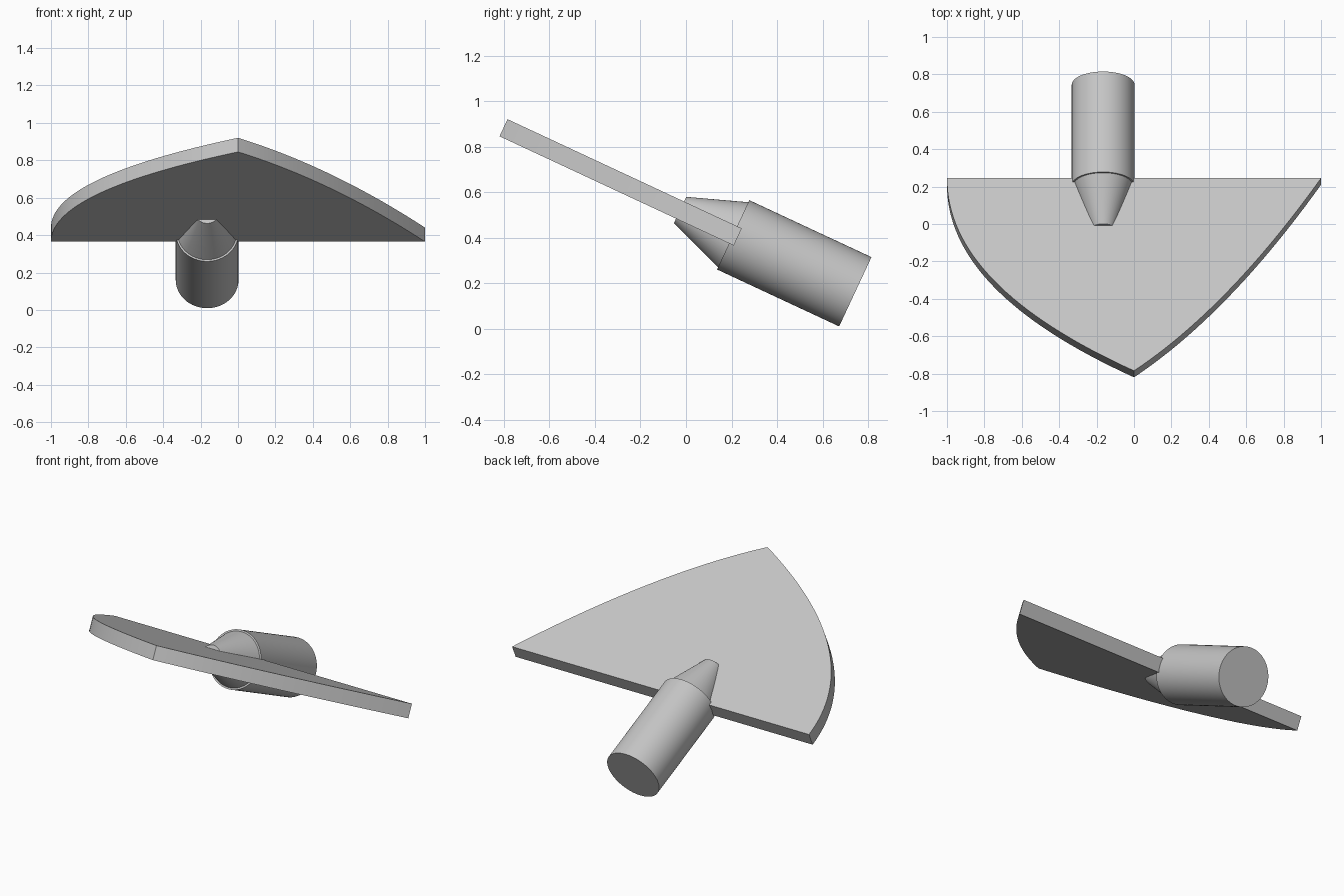
import bpy, bmesh, math
from mathutils import Matrix, Vector

cube = bpy.data.objects.get("Cube")
if cube:
    bpy.data.objects.remove(cube, do_unlink=True)

grey = bpy.data.materials.new("plain_grey")
grey.use_nodes = True
colour = (0.56, 0.56, 0.56, 1)
grey.diffuse_color = colour
grey.node_tree.nodes["Principled BSDF"].inputs["Base Color"].default_value = colour

# Everything is built flat along y, then tilted down towards the back
TILT = Matrix.Translation((0, 0.2275, 0.4025)) @ Matrix.Rotation(math.radians(-25), 4, "X")
BLADE_LENGTH, THICKNESS = 1.136, 0.083


def finish(bm, name):
    bmesh.ops.recalc_face_normals(bm, faces=bm.faces)
    mesh = bpy.data.meshes.new(name)
    bm.to_mesh(mesh)
    bm.free()
    mesh.transform(TILT)
    mesh.materials.append(grey)
    obj = bpy.data.objects.new(name, mesh)
    bpy.context.collection.objects.link(obj)
    bpy.ops.object.select_all(action="DESELECT")
    obj.select_set(True)
    bpy.context.view_layer.objects.active = obj
    bpy.ops.object.shade_smooth_by_angle(angle=math.radians(25))
    return obj


def arc(a, b, c, steps=32):
    a, b, c = Vector(a), Vector(b), Vector(c)
    ts = [i / steps for i in range(steps + 1)]
    return [a * (1 - t) ** 2 + b * 2 * t * (1 - t) + c * t * t for t in ts]


# Blade: pointed outline with one full and one shallow curved edge
tip = (0, -BLADE_LENGTH)
outline = arc((-1, 0), (-1, -0.636), tip) + arc(tip, (0.5, -0.77), (1, 0))[1:]
bm = bmesh.new()
face = bm.faces.new([bm.verts.new((p.x, p.y, -THICKNESS / 2)) for p in outline])
top = bmesh.ops.extrude_face_region(bm, geom=[face])["geom"]
bmesh.ops.translate(bm, vec=(0, 0, THICKNESS),
                    verts=[g for g in top if isinstance(g, bmesh.types.BMVert)])
finish(bm, "blade")


# Handle socket: straight barrel, and a tapered nose with a slight step
def tapered(name, y_front, r_front, y_back, r_back, x=-0.165):
    bm = bmesh.new()
    place = (Matrix.Translation((x, (y_front + y_back) / 2, 0))
             @ Matrix.Rotation(math.radians(-90), 4, "X"))
    bmesh.ops.create_cone(bm, cap_ends=True, segments=64, radius1=r_front,
                          radius2=r_back, depth=y_back - y_front, matrix=place)
    finish(bm, name)


tapered("socket_barrel", -0.0225, 0.168, 0.57, 0.168)
tapered("socket_nose", -0.28, 0.064, -0.0225, 0.158)
